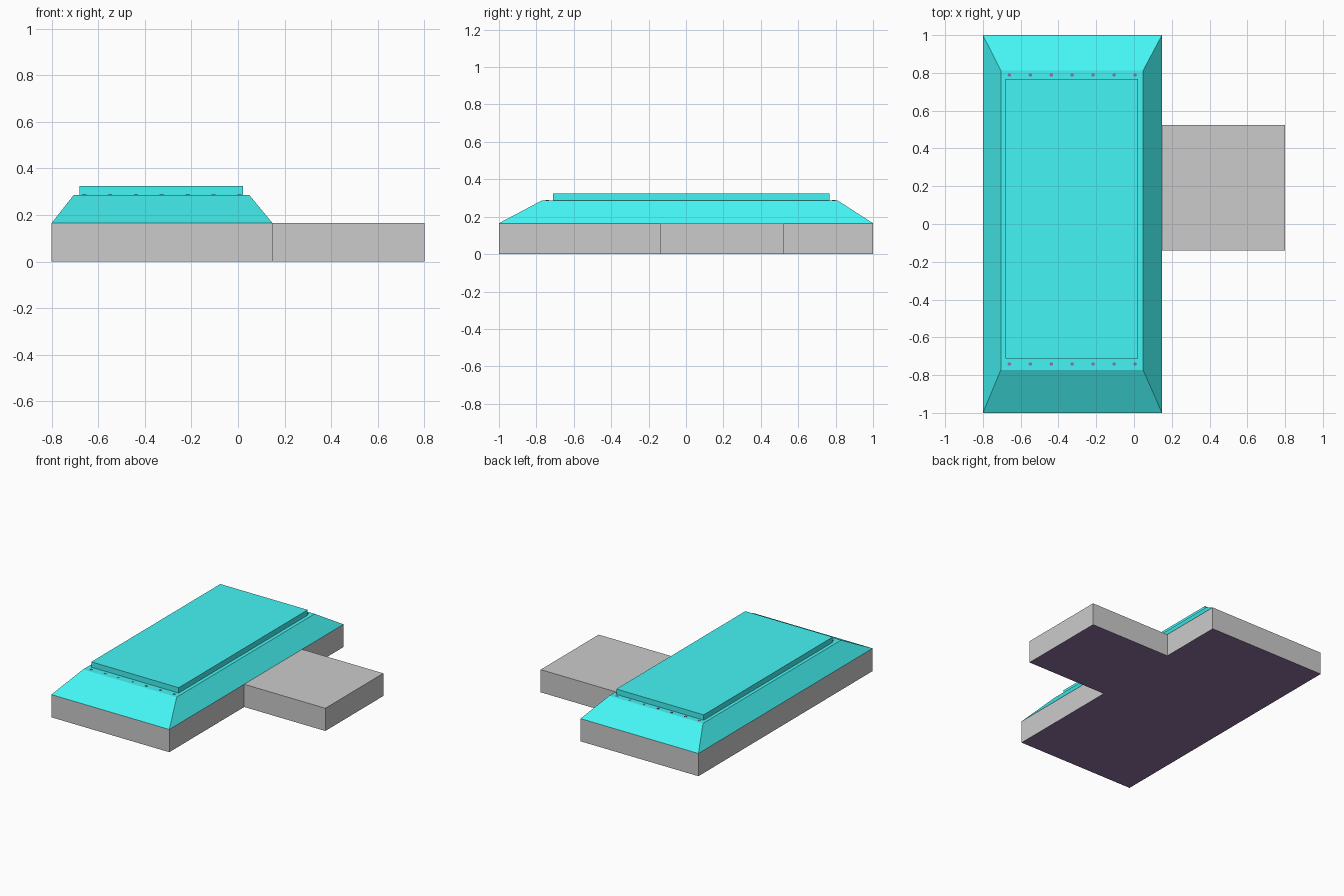
import bpy, bmesh
from mathutils import Matrix

if "Cube" in bpy.data.objects:
    bpy.data.objects.remove(bpy.data.objects["Cube"])


def material(name, rgb):
    m = bpy.data.materials.new(name)
    m.diffuse_color = (*rgb, 1)
    m.use_nodes = True
    m.node_tree.nodes["Principled BSDF"].inputs["Base Color"].default_value = m.diffuse_color
    return m


teal = material("teal", (0.06, 0.91, 0.91))
purple = material("dark_purple", (0.27, 0.17, 0.36))


def finish(name, bm, mats=()):
    mesh = bpy.data.meshes.new(name)
    bmesh.ops.recalc_face_normals(bm, faces=bm.faces)
    for f in bm.faces:
        if len(mats) == 2 and f.normal.z < -0.9:
            f.material_index = 1
    bm.to_mesh(mesh)
    bm.free()
    for m in mats:
        mesh.materials.append(m)
    ob = bpy.data.objects.new(name, mesh)
    bpy.context.collection.objects.link(ob)
    return ob


def loft(name, bottom, top, z0, z1, mats=()):
    """Closed solid between two outlines with equal point counts."""
    bm = bmesh.new()
    lo = [bm.verts.new((x, y, z0)) for x, y in bottom]
    hi = [bm.verts.new((x, y, z1)) for x, y in top]
    bm.faces.new(lo[::-1])
    bm.faces.new(hi)
    n = len(lo)
    for i in range(n):
        j = (i + 1) % n
        bm.faces.new((lo[i], lo[j], hi[j], hi[i]))
    return finish(name, bm, mats)


def rect(x0, x1, y0, y1):
    return [(x0, y0), (x1, y0), (x1, y1), (x0, y1)]


# Grey walls: main block with a side wing, dark underside
plan = [(-0.8, -1), (0.148, -1), (0.148, -0.14), (0.8, -0.14),
        (0.8, 0.525), (0.148, 0.525), (0.148, 1), (-0.8, 1)]
grey = material("grey", (0.8, 0.8, 0.8))
loft("walls", plan, plan, 0, 0.165, (grey, purple))

# Sloped roof and raised roof panel
loft("sloped_roof", rect(-0.8, 0.148, -1, 1), rect(-0.705, 0.048, -0.772, 0.812),
     0.165, 0.286, (teal,))
panel = rect(-0.68, 0.022, -0.712, 0.768)
loft("roof_panel", panel, panel, 0.286, 0.325, (teal,))

# Two rows of small flush studs beside the panel
bm = bmesh.new()
for y in (-0.741, 0.789):
    for i in range(7):
        bmesh.ops.create_cone(bm, cap_ends=True, segments=12, radius1=0.009, radius2=0.009,
                              depth=0.006,
                              matrix=Matrix.Translation((-0.66 + i * 0.111, y, 0.285)))
finish("roof_studs", bm, (purple,))
